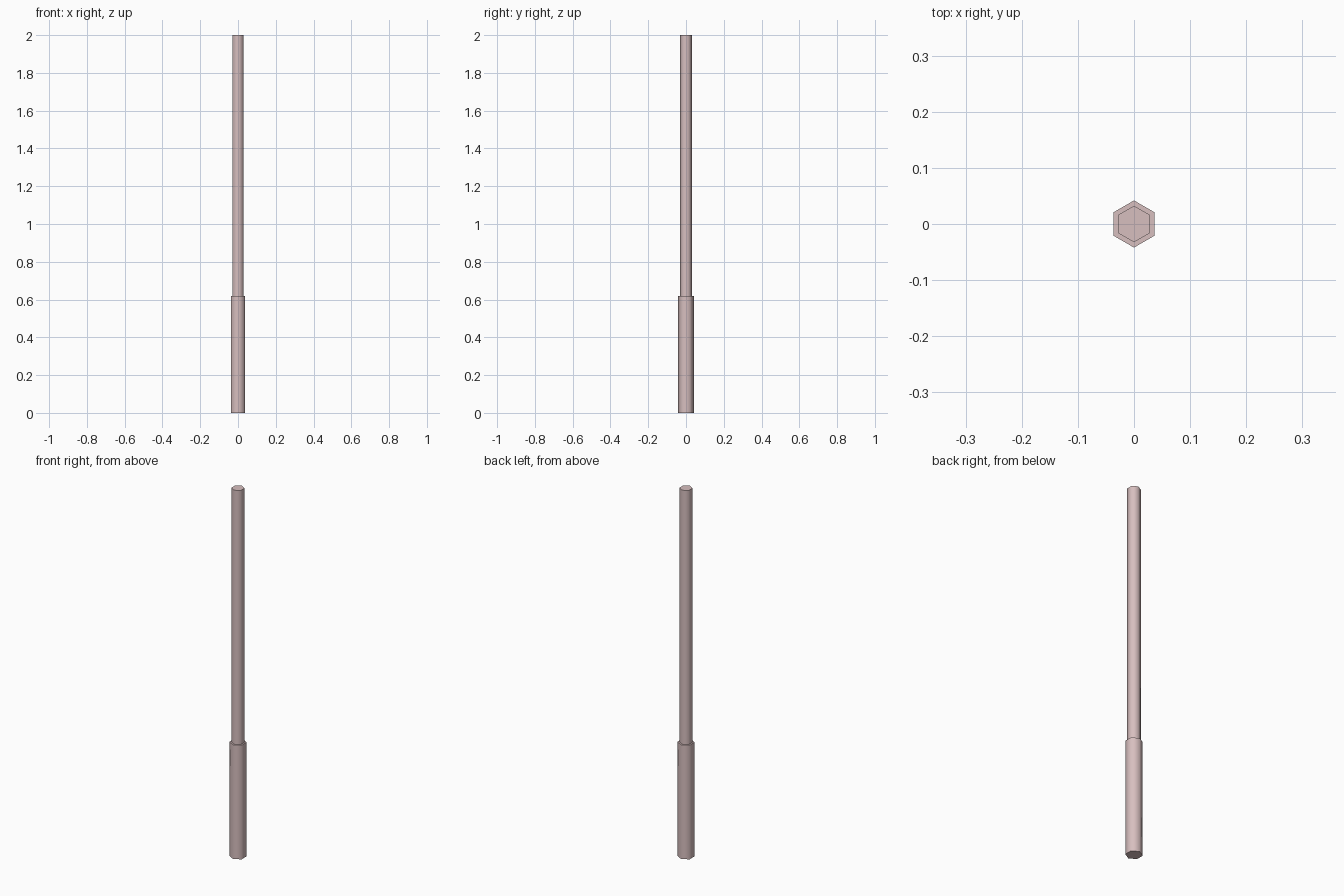
import bpy, math

if "Cube" in bpy.data.objects:
    bpy.data.objects.remove(bpy.data.objects["Cube"])

# Dusty pink material shared by both parts
mat = bpy.data.materials.new("dusty_pink")
mat.diffuse_color = (0.68, 0.52, 0.52, 1)
mat.use_nodes = True
mat.node_tree.nodes["Principled BSDF"].inputs["Base Color"].default_value = mat.diffuse_color


def hex_rod(name, radius, z0, z1):
    # Six-sided rod with corners pointing along +y and -y
    bpy.ops.mesh.primitive_cylinder_add(
        vertices=6, radius=radius, depth=z1 - z0, location=(0, 0, (z0 + z1) / 2))
    rod = bpy.context.object
    rod.name = name
    rod.data.materials.append(mat)
    # Round the sides in shading, keep the end caps crisp
    bpy.ops.object.shade_smooth_by_angle(angle=math.radians(65))
    return rod


# Thick lower sleeve and the thinner shaft rising out of it
hex_rod("lower_sleeve", 0.042, 0.0, 0.62)
hex_rod("upper_shaft", 0.0325, 0.61, 2.0)
